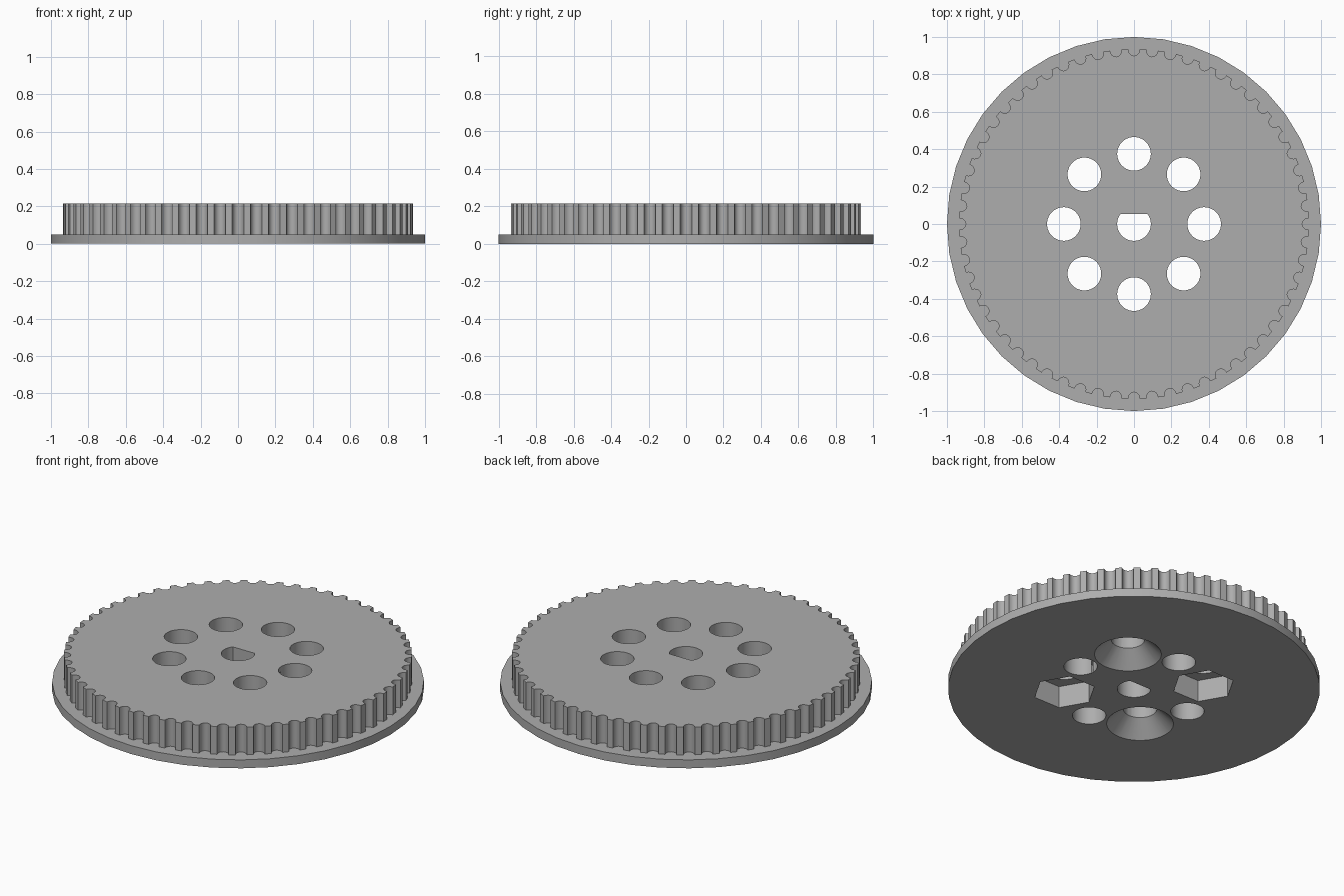
import bpy, bmesh
from math import pi, sin, cos, radians

cube = bpy.data.objects.get("Cube")
if cube:
    bpy.data.objects.remove(cube)

TEETH, TIP_R, TOP = 60, 0.935, 0.215
FLANGE_H, HOLE_R, RING_R = 0.05, 0.09, 0.375

grey = bpy.data.materials.new("light_grey")
grey.use_nodes = True
colour = (0.42, 0.42, 0.42, 1)
grey.diffuse_color = colour
grey.node_tree.nodes["Principled BSDF"].inputs["Base Color"].default_value = colour


def circle(r, n, r_y=None):
    return [(r * cos(2 * pi * i / n), r * sin(2 * pi * i / n)) for i in range(n)]


def loft(name, lower, upper, z0, z1, at=(0, 0)):
    """Closed solid between two matching outlines."""
    bm = bmesh.new()
    a = [bm.verts.new((x + at[0], y + at[1], z0)) for x, y in lower]
    b = [bm.verts.new((x + at[0], y + at[1], z1)) for x, y in upper]
    bm.faces.new(a[::-1])
    bm.faces.new(b)
    n = len(a)
    for i in range(n):
        j = (i + 1) % n
        bm.faces.new((a[i], a[j], b[j], b[i]))
    bmesh.ops.recalc_face_normals(bm, faces=bm.faces)
    mesh = bpy.data.meshes.new(name)
    bm.to_mesh(mesh)
    bm.free()
    mesh.materials.append(grey)
    obj = bpy.data.objects.new(name, mesh)
    bpy.context.collection.objects.link(obj)
    return obj


def prism(name, outline, z0, z1, at=(0, 0)):
    return loft(name, outline, outline, z0, z1, at)


def combine(body, tool, operation):
    tool.hide_render = True
    mod = body.modifiers.new(operation.lower(), 'BOOLEAN')
    mod.operation, mod.object, mod.solver = operation, tool, 'EXACT'
    bpy.context.view_layer.objects.active = body
    bpy.ops.object.modifier_apply(modifier=mod.name)
    bpy.data.objects.remove(tool)


# Toothed rim outline: a rounded groove between narrow tips
rim = []
for i in range(TEETH):
    a = 2 * pi * i / TEETH
    for k in range(9):
        t = pi * k / 8
        r, s = TIP_R - 0.036 * sin(t), -0.031 * cos(t)
        rim.append((r * cos(a) - s * sin(a), r * sin(a) + s * cos(a)))

# Flange joined with toothed rim
pulley = prism("toothed_pulley", circle(1, 40), 0, FLANGE_H)
combine(pulley, prism("rim", rim, FLANGE_H / 2, TOP), 'UNION')

# D-shaped shaft bore
flat = 0.054
bore = [(x, min(y, flat)) for x, y in circle(HOLE_R, 48)]
half = (HOLE_R ** 2 - flat ** 2) ** 0.5
bore = [p for p in bore if p[1] < flat] 
split = next(i for i, p in enumerate(bore) if p[0] < 0)
bore[split:split] = [(half, flat), (-half, flat)]
combine(pulley, prism("bore", bore, -0.1, 0.4), 'DIFFERENCE')

# Ring of bolt holes, with countersinks and hex pockets underneath
for i in range(8):
    a = radians(45 * i)
    at = (RING_R * cos(a), RING_R * sin(a))
    combine(pulley, prism("hole", circle(HOLE_R, 40), -0.1, 0.4, at), 'DIFFERENCE')
    if i in (1, 5):
        cone = loft("countersink", circle(0.2, 40), circle(HOLE_R - 0.01, 40), -0.02, 0.1, at)
        combine(pulley, cone, 'DIFFERENCE')
    elif i in (3, 7):
        combine(pulley, prism("nut_pocket", circle(0.17, 6), -0.1, 0.13, at), 'DIFFERENCE')

# Smooth curved walls, sharp edges kept
bpy.ops.object.select_all(action='DESELECT')
pulley.select_set(True)
bpy.context.view_layer.objects.active = pulley
bpy.ops.object.shade_smooth_by_angle(angle=radians(30))
